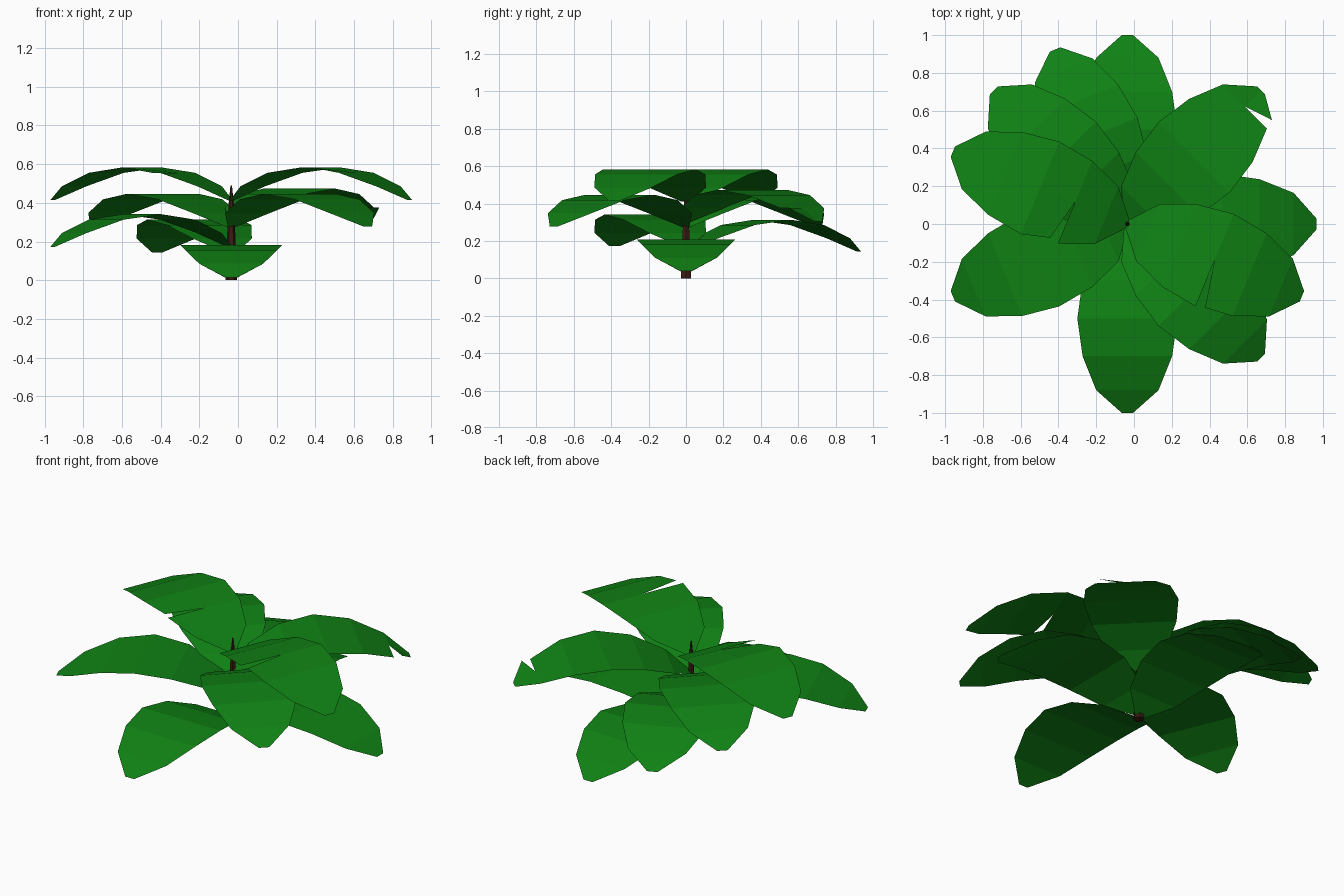
import bpy, bmesh
from math import radians, sin, cos, pi

if "Cube" in bpy.data.objects:
    bpy.data.objects.remove(bpy.data.objects["Cube"])

CX = -0.035

def material(name, color):
    m = bpy.data.materials.new(name)
    m.diffuse_color = color
    m.use_nodes = True
    m.node_tree.nodes["Principled BSDF"].inputs["Base Color"].default_value = m.diffuse_color
    return m

green = material("leaf_green", (0.005, 0.22, 0.007, 1))
brown = material("bark_brown", (0.05, 0.011, 0.006, 1))

def finish(name, bm, mat):
    me = bpy.data.meshes.new(name)
    bm.to_mesh(me)
    bm.free()
    me.materials.append(mat)
    ob = bpy.data.objects.new(name, me)
    bpy.context.collection.objects.link(ob)

# leaf stations: distance from stem, half width, height
STATIONS = [(0, .025, .01), (.12, .165, .085), (.3, .237, .155), (.5, .265, .183),
            (.7, .237, .155), (.88, .165, .085), (1, .03, .014)]

# arching flat leaf, optionally torn from edge to midrib at one station
def leaf(name, angle, lift, tear=None, tear_side=0):
    a = radians(angle)
    bm = bmesh.new()

    def vert(r, w, z):
        return bm.verts.new((CX + r * cos(a) - w * sin(a), r * sin(a) + w * cos(a), z + lift))

    mid = [vert(r, 0, z) for r, w, z in STATIONS]
    for side in (1, -1):
        edge = [vert(r, side * w, z) for r, w, z in STATIONS]
        for i in range(len(STATIONS) - 1):
            start = edge[i]
            if side == tear_side and i == tear:
                r, w, z = STATIONS[i]
                start = vert(r + .05, side * (w - .013), z)
            f = [mid[i], mid[i + 1], edge[i + 1], start]
            bm.faces.new(f[::-1] if side < 0 else f).normal_update()
    for f in bm.faces:
        if f.normal.z < 0:
            f.normal_flip()
    finish(name, bm, green)

# leaves in rising tiers
leaf("leaf_front", 270, 0)
leaf("leaf_back", 90, 0)
leaf("leaf_right", 0, .025)
leaf("leaf_back_low", 112.5, .13)
leaf("leaf_left_low", 202.5, .158)
leaf("leaf_back_left", 135, .263)
leaf("leaf_front_right", -45, .263)
leaf("leaf_back_right", 45, .29, 5, -1)
leaf("leaf_top_right", -22.5, .40, 3, -1)
leaf("leaf_top_left", 157.5, .40, 2, 1)

# tapering six-sided stem
bm = bmesh.new()
rings = [[bm.verts.new((CX + r * cos(k * pi / 3), r * sin(k * pi / 3), z)) for k in range(6)]
         for r, z in [(.031, 0), (.022, .22), (.013, .40), (.004, .49)]]
for lo, hi in zip(rings, rings[1:]):
    for k in range(6):
        n = (k + 1) % 6
        bm.faces.new((lo[k], lo[n], hi[n], hi[k]))
bm.faces.new(rings[0][::-1])
bm.faces.new(rings[-1])
finish("stem", bm, brown)
